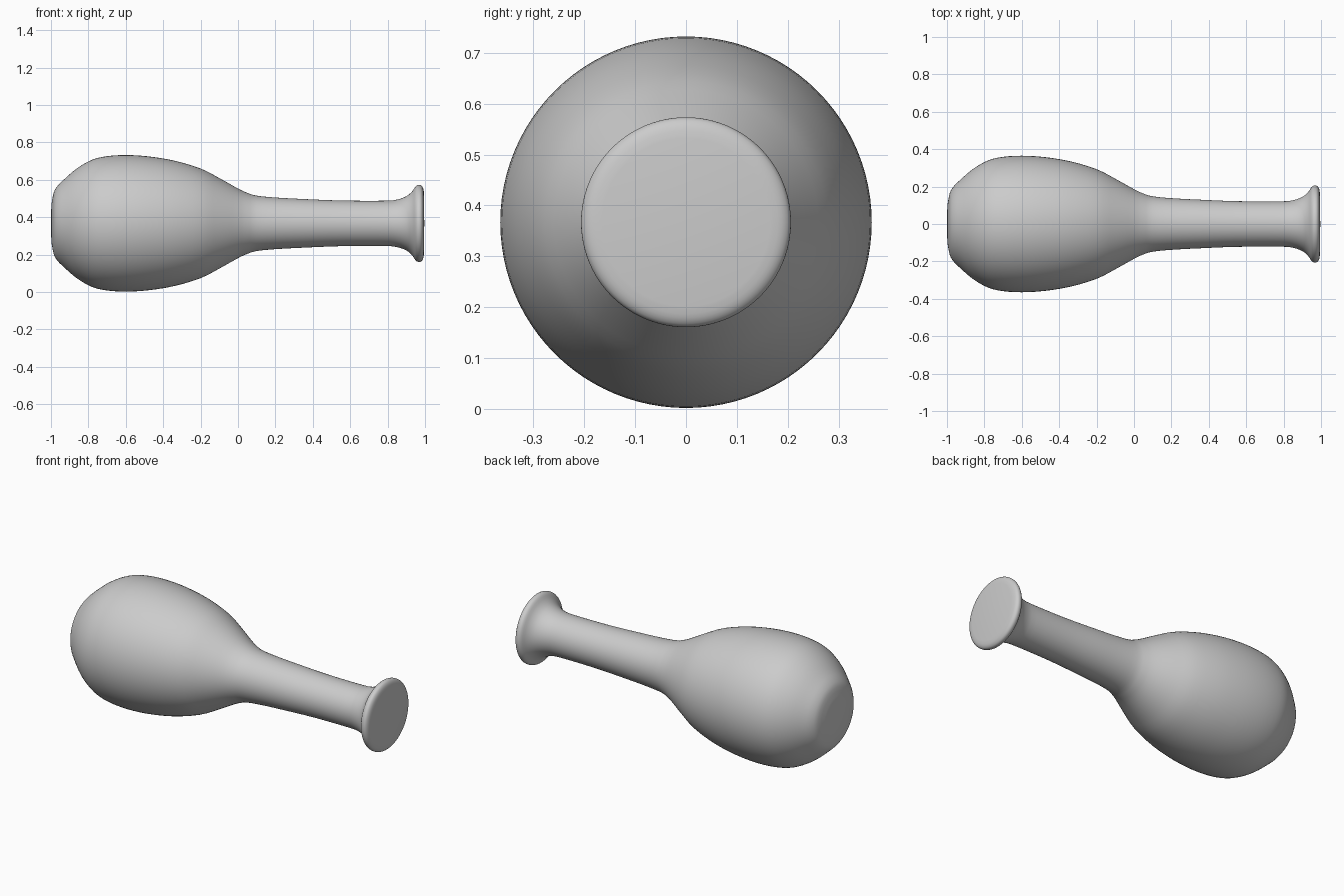
import bpy
import bmesh
import math
from mathutils import Vector

cube = bpy.data.objects.get("Cube")
if cube:
    bpy.data.objects.remove(cube, do_unlink=True)

AXIS_Z = 0.367
SEGMENTS = 96

# Outline of the bottle: (distance along x, radius), from base to mouth
PROFILE = [
    (-0.998, 0.10), (-0.985, 0.165), (-0.965, 0.20), (-0.93, 0.235),
    (-0.86, 0.295), (-0.78, 0.34), (-0.70, 0.359), (-0.60, 0.365),
    (-0.48, 0.358), (-0.34, 0.335), (-0.20, 0.293), (-0.10, 0.242),
    (0.0, 0.186), (0.05, 0.163), (0.10, 0.148), (0.20, 0.138),
    (0.35, 0.130), (0.55, 0.122), (0.78, 0.121), (0.85, 0.127),
    (0.90, 0.145), (0.93, 0.170), (0.95, 0.198), (0.965, 0.206),
    (0.98, 0.203), (0.99, 0.188), (0.994, 0.165),
]


def smooth_outline(points, steps=3):
    """Catmull-Rom curve through the outline points."""
    pts = [Vector(p) for p in points]
    pts = [pts[0]] + pts + [pts[-1]]
    out = []
    for a, b, c, d in zip(pts, pts[1:], pts[2:], pts[3:]):
        for i in range(steps):
            t = i / steps
            out.append(0.5 * (2 * b + (c - a) * t
                              + (2 * a - 5 * b + 4 * c - d) * t ** 2
                              + (3 * b - a - 3 * c + d) * t ** 3))
    out.append(pts[-1])
    return out


# Grey clay
clay = bpy.data.materials.new("grey clay")
clay.use_nodes = True
colour = (0.6, 0.6, 0.6, 1.0)
clay.diffuse_color = colour
bsdf = clay.node_tree.nodes["Principled BSDF"]
bsdf.inputs["Base Color"].default_value = colour
bsdf.inputs["Roughness"].default_value = 0.7

# Bottle body, neck and lip as one lathed surface around the x axis
bm = bmesh.new()
rings = []
for x, r in smooth_outline(PROFILE):
    ring = []
    for i in range(SEGMENTS):
        a = 2 * math.pi * i / SEGMENTS
        ring.append(bm.verts.new((x, r * math.cos(a), AXIS_Z + r * math.sin(a))))
    rings.append(ring)
for lower, upper in zip(rings, rings[1:]):
    for i in range(SEGMENTS):
        j = (i + 1) % SEGMENTS
        bm.faces.new((lower[i], lower[j], upper[j], upper[i]))

# Slightly domed base and closed mouth
for ring, tip in ((rings[0], -1.0), (rings[-1], 0.996)):
    centre = bm.verts.new((tip, 0, AXIS_Z))
    for i in range(SEGMENTS):
        bm.faces.new((ring[i], ring[(i + 1) % SEGMENTS], centre))
bmesh.ops.recalc_face_normals(bm, faces=bm.faces)

mesh = bpy.data.meshes.new("bottle")
bm.to_mesh(mesh)
bm.free()
mesh.materials.append(clay)
bottle = bpy.data.objects.new("bottle", mesh)
bpy.context.collection.objects.link(bottle)

# Smooth shading
bpy.ops.object.select_all(action="DESELECT")
bottle.select_set(True)
bpy.context.view_layer.objects.active = bottle
bpy.ops.object.shade_smooth_by_angle(angle=math.radians(40))
